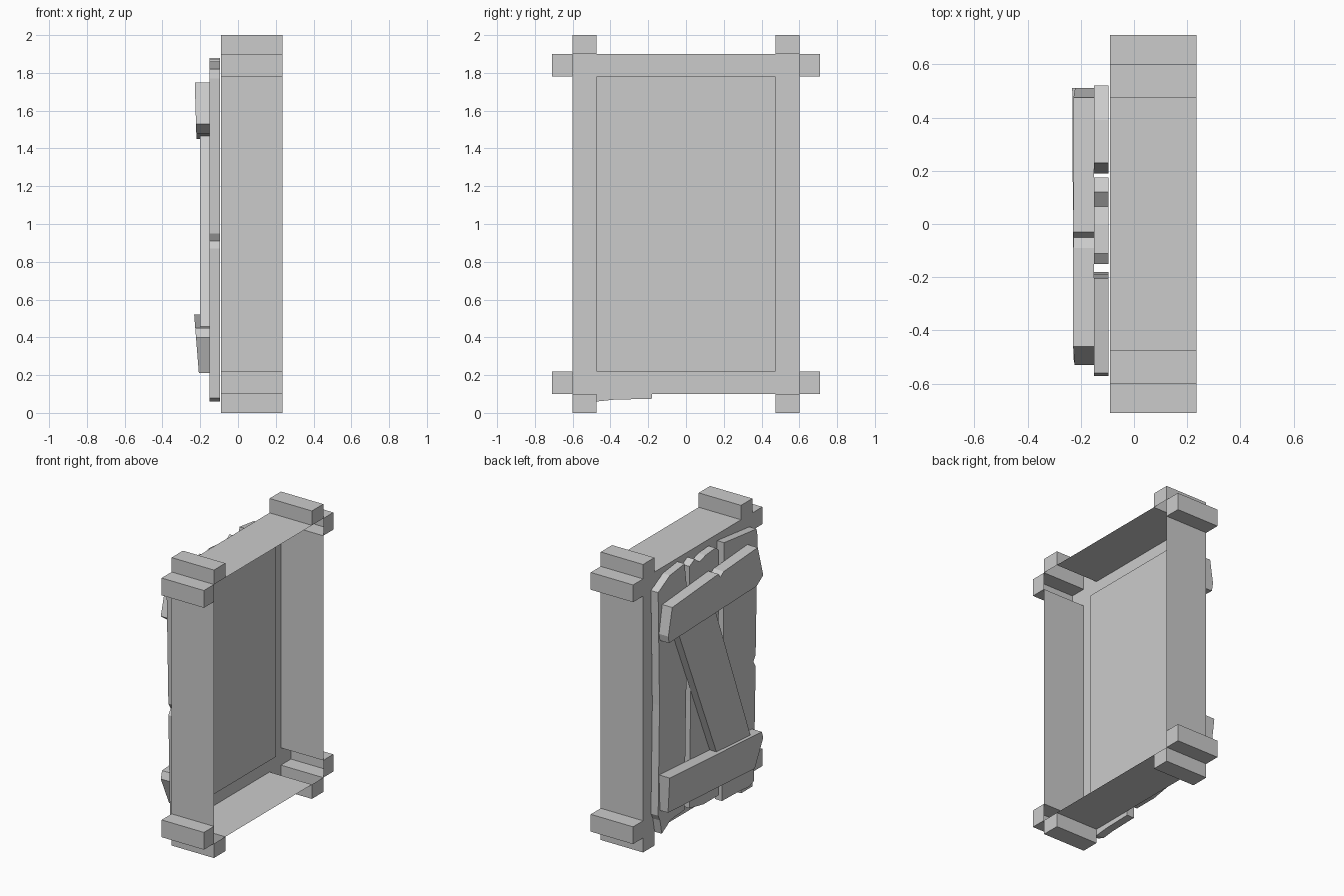
import bpy, bmesh

cube = bpy.data.objects.get("Cube")
if cube:
    bpy.data.objects.remove(cube, do_unlink=True)

grey = bpy.data.materials.new("plain_grey")
grey.use_nodes = True
COLOUR = (0.6, 0.6, 0.6, 1)
grey.diffuse_color = COLOUR
grey.node_tree.nodes["Principled BSDF"].inputs["Base Color"].default_value = COLOUR


def finish(name, bm):
    bmesh.ops.remove_doubles(bm, verts=bm.verts, dist=0.0005)
    bmesh.ops.recalc_face_normals(bm, faces=bm.faces)
    mesh = bpy.data.meshes.new(name)
    bm.to_mesh(mesh)
    bm.free()
    mesh.materials.append(grey)
    obj = bpy.data.objects.new(name, mesh)
    bpy.context.collection.objects.link(obj)
    return obj


def board(name, outline, back, front, lean=0.0):
    """Extrude a (y, z) outline along x; lean tilts the outer face with height."""
    bm = bmesh.new()
    mid = sum(z for y, z in outline) / len(outline)
    inner = [bm.verts.new((back, y, z)) for y, z in outline]
    outer = [bm.verts.new((front - lean * (z - mid), y, z)) for y, z in outline]
    bm.faces.new(inner)
    bm.faces.new(outer[::-1])
    for i in range(len(outline)):
        j = (i + 1) % len(outline)
        bm.faces.new((inner[i], outer[i], outer[j], inner[j]))
    return finish(name, bm)


# Hollow frame with crossed beam ends, open on the wall side
YS = [-0.71, -0.6, -0.475, 0.475, 0.6, 0.71]
ZS = [0, 0.1, 0.22, 1.78, 1.9, 2]
OUT, PANEL, WALL = -0.09, -0.04, 0.235
ring = {(i, j) for i in (1, 2, 3) for j in (1, 2, 3)} - {(2, 2)}
stubs = {(a, b) for a in (0, 4) for b in (1, 3)} | {(b, a) for a in (0, 4) for b in (1, 3)}
filled = ring | stubs
bm = bmesh.new()


def face(points):
    bm.faces.new([bm.verts.new(p) for p in points])


def cell(i, j, x):
    face([(x, YS[i + a], ZS[j + b]) for a, b in ((0, 0), (0, 1), (1, 1), (1, 0))])


for i, j in filled:
    cell(i, j, OUT)
    if (i, j) in stubs:
        cell(i, j, WALL)
    sides = {(-1, 0): ((0, 0), (0, 1)), (1, 0): ((1, 0), (1, 1)),
             (0, -1): ((0, 0), (1, 0)), (0, 1): ((0, 1), (1, 1))}
    for (di, dj), ends in sides.items():
        neighbour = (i + di, j + dj)
        if neighbour not in filled:
            deep = PANEL if neighbour == (2, 2) else WALL
            p, q = [(YS[i + a], ZS[j + b]) for a, b in ends]
            face([(OUT, *p), (OUT, *q), (deep, *q), (deep, *p)])
cell(2, 2, PANEL)
finish("window_frame", bm)

# Worn upright planks
board("left_plank", [(0.23, 0.17), (0.38, 0.16), (0.48, 0.10), (0.50, 0.20), (0.52, 0.24),
                     (0.505, 1.0), (0.52, 1.79), (0.39, 1.86), (0.23, 1.88), (0.19, 1.6),
                     (0.215, 0.9)], -0.095, -0.15)
board("middle_plank", [(-0.15, 0.13), (0.02, 0.13), (0.175, 0.16), (0.165, 0.9), (0.175, 1.84),
                       (0.12, 1.87), (0.065, 1.83), (0.0, 1.85), (-0.11, 1.86),
                       (-0.15, 1.83), (-0.14, 0.9)], -0.095, -0.15)
board("right_plank", [(-0.53, 0.08), (-0.475, 0.06), (-0.38, 0.07), (-0.18, 0.075),
                      (-0.19, 0.9), (-0.205, 1.86), (-0.56, 1.82), (-0.57, 1.77),
                      (-0.55, 0.95), (-0.525, 0.91), (-0.55, 0.87)], -0.095, -0.15)

# Diagonal brace and cross boards
board("diagonal_brace", [(-0.08, 0.40), (-0.44, 0.40), (-0.01, 1.53), (0.40, 1.53)],
      -0.15, -0.202)
board("upper_cross_board", [(0.50, 1.45), (0.51, 1.50), (0.475, 1.69), (-0.03, 1.73),
                            (-0.05, 1.70), (-0.09, 1.725), (-0.46, 1.75),
                            (-0.53, 1.53), (-0.46, 1.48)], -0.15, -0.225, 0.03)
board("lower_cross_board", [(0.50, 0.27), (0.51, 0.52), (-0.51, 0.45), (-0.53, 0.40),
                            (-0.46, 0.21)], -0.15, -0.22, 0.08)
